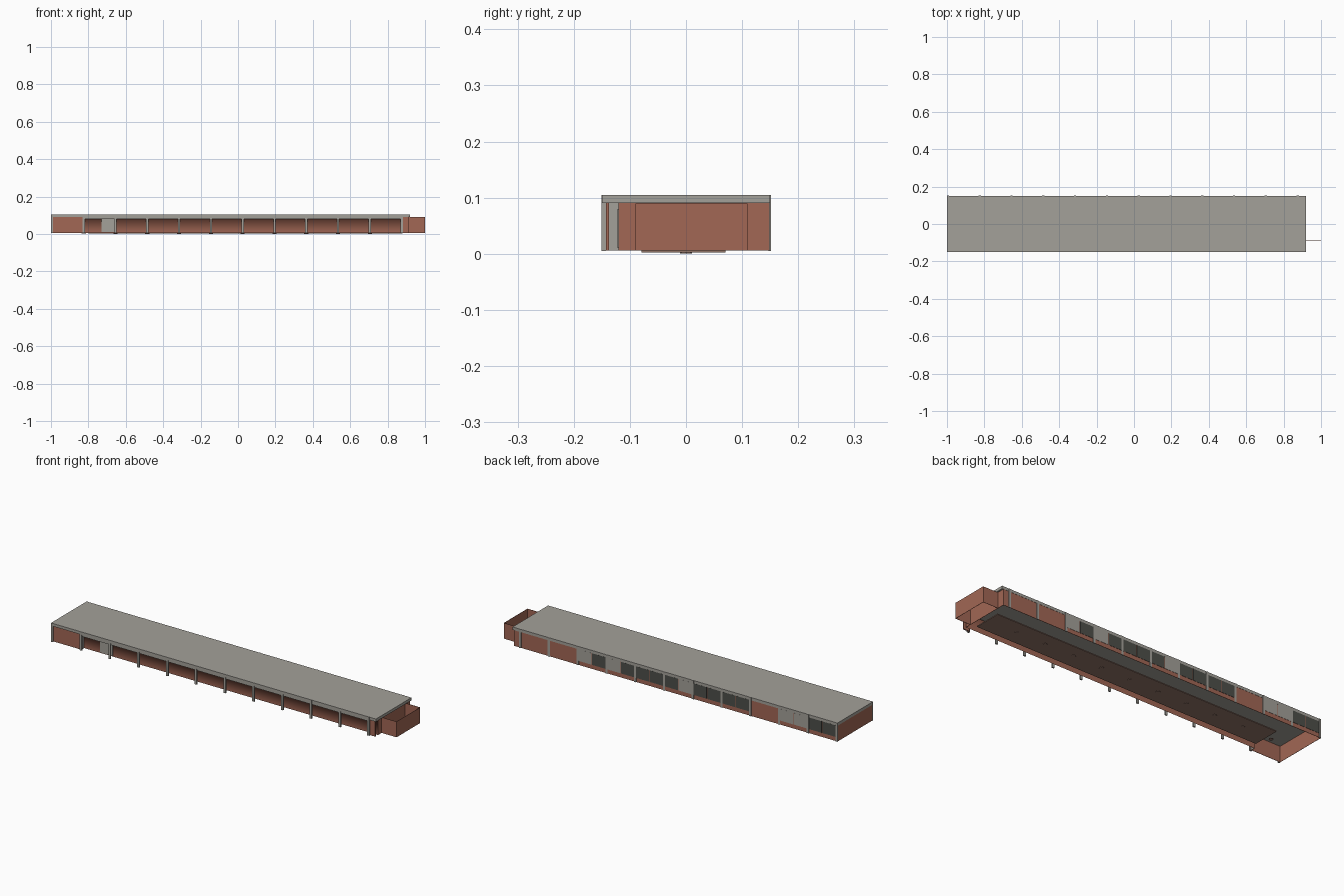
import bpy

if "Cube" in bpy.data.objects:
    bpy.data.objects.remove(bpy.data.objects["Cube"])


def mat(name, r, g, b):
    m = bpy.data.materials.new(name)
    m.diffuse_color = (r, g, b, 1)
    m.use_nodes = True
    m.node_tree.nodes["Principled BSDF"].inputs["Base Color"].default_value = m.diffuse_color
    return m


BRICK = mat("red_brick", 0.36, 0.135, 0.09)
BROWN = mat("brown_floor", 0.29, 0.18, 0.14)
CONCRETE = mat("grey_concrete", 0.37, 0.355, 0.32)
GLASS = mat("dark_glass", 0.075, 0.078, 0.068)


def box(name, x, y, z, m):
    """Box from (min, max) ranges on each axis."""
    bpy.ops.mesh.primitive_cube_add(size=1)
    o = bpy.context.object
    o.name = name
    for v in o.data.vertices:
        for i, (a, b) in enumerate((x, y, z)):
            v.co[i] = a if v.co[i] < 0 else b
    o.data.materials.append(m)
    return o


BAY = 0.17
cols = [-0.995 + BAY * i for i in range(12)]
BASE, EAVE, TOP = 0.006, 0.09, 0.105
T = 0.0015  # sheet thickness of the walls

# roof slab
box("roof_slab", (-1, 0.92), (-0.15, 0.15), (EAVE, TOP), CONCRETE)

# floor plate with a row of round pads under it
box("floor_plate", (-0.8, 0.88), (-0.079, 0.07), (0.002, 0.007), BROWN)
for i in range(1, 11):
    bpy.ops.mesh.primitive_cylinder_add(vertices=8, radius=0.011, depth=0.003,
                                        location=(cols[i], 0, 0.0015))
    p = bpy.context.object
    p.name = f"floor_pad_{i}"
    p.data.materials.append(BROWN)

# outer walls (hollow inside, open below)
box("left_end_wall", (-1, -1 + T), (-0.143, 0.149), (BASE, EAVE), BRICK)
box("right_end_wall", (0.91, 0.91 + T), (-0.12, 0.149), (BASE, EAVE), BRICK)
box("back_wall", (-1 + T, 0.911), (0.1475, 0.149), (BASE, EAVE), BRICK)
box("flush_front_wall_left", (-1 + T, cols[1]), (-0.143, -0.1415), (BASE, EAVE), BRICK)
box("flush_front_wall_right", (cols[11], 0.911), (-0.143, -0.137), (BASE, EAVE), BRICK)
box("return_wall", (cols[1] - T, cols[1]), (-0.1415, -0.12), (BASE, EAVE), CONCRETE)

# recessed front wall and its soffit: one softly shaded sheet
profile = [(-0.12, BASE), (-0.12, 0.08), (-0.14, 0.08)]
verts = [(x, y, z) for x in (cols[1], 0.91) for y, z in profile]
me = bpy.data.meshes.new("recessed_front_wall")
me.from_pydata(verts, [], [(0, 3, 4, 1), (1, 4, 5, 2)])
me.materials.append(BRICK)
me.shade_smooth()
bpy.context.collection.objects.link(bpy.data.objects.new("recessed_front_wall", me))

# beam under the front eave and entrance panel
box("front_beam", (cols[1], 0.872), (-0.147, -0.14), (0.08, EAVE), CONCRETE)
box("entrance_panel", (-0.73, cols[2]), (-0.122, -0.1205), (0.01, 0.08), CONCRETE)

# frame columns front and back
for i, x in enumerate(cols):
    xr = (max(x - 0.006, -1), x + 0.006)
    box(f"front_column_{i}", xr, (-0.1505, -0.143), (0.005, TOP), CONCRETE)
    box(f"back_column_{i}", xr, (0.147, 0.1515), (0.005, TOP), CONCRETE)

# back windows: two panes per glazed bay, a few of them are light panels
light = {(1, 0), (1, 1), (5, 0), (7, 1), (8, 1)}
for i in (0, 1, 3, 4, 5, 6, 7, 8):
    for k in range(2):
        a = cols[i] + BAY / 2 * k
        box(f"back_window_{i}_{k}", (a + 0.003, a + BAY / 2 - 0.001), (0.148, 0.1503),
            (0.028, EAVE), CONCRETE if (i, k) in light else GLASS)

# open-topped yard at the right end
box("yard_front_wall", (0.911, 1), (-0.09, -0.09 + T), (BASE, 0.0895), BRICK)
box("yard_back_wall", (0.911, 1), (0.11 - T, 0.11), (BASE, 0.0895), BRICK)
box("yard_end_wall", (1 - T, 1), (-0.09 + T, 0.11 - T), (BASE, 0.0895), BRICK)
